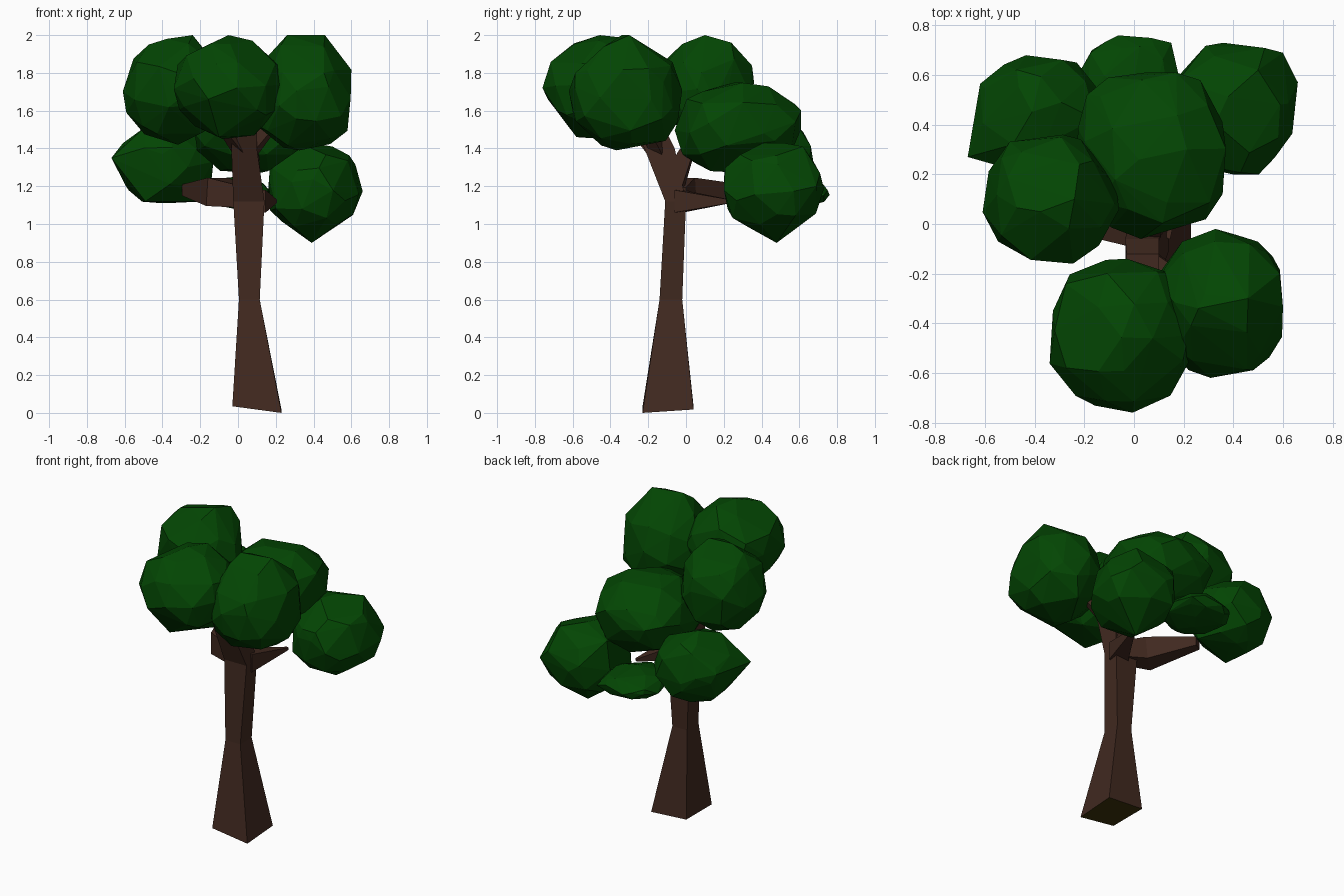
import bpy, bmesh, random
from mathutils import Vector

if "Cube" in bpy.data.objects:
    bpy.data.objects.remove(bpy.data.objects["Cube"])


def material(name, rgb):
    m = bpy.data.materials.new(name)
    m.diffuse_color = (*rgb, 1)
    m.use_nodes = True
    m.node_tree.nodes["Principled BSDF"].inputs["Base Color"].default_value = m.diffuse_color
    return m


LEAF = material("leaf green", (0.001, 0.061, 0.001))
BARK = material("bark brown", (0.052, 0.022, 0.014))
CUT = material("cut wood olive", (0.045, 0.032, 0.003))


def finish(bm, name, *mats):
    bmesh.ops.recalc_face_normals(bm, faces=bm.faces)
    me = bpy.data.meshes.new(name)
    bm.to_mesh(me)
    bm.free()
    for m in mats:
        me.materials.append(m)
    ob = bpy.data.objects.new(name, me)
    bpy.context.collection.objects.link(ob)
    return ob


def leaf_clump(name, lo, hi, corners, seed):
    """Faceted clump: hull of a jittered icosphere fitted to a box, plus corners."""
    rng = random.Random(seed)
    points = []
    bm = bmesh.new()
    bmesh.ops.create_icosphere(bm, subdivisions=2, radius=1)
    for v in bm.verts:
        jitter = Vector([rng.uniform(-0.2, 0.2) for _ in range(3)])
        points.append((v.co + jitter).normalized() * rng.uniform(0.95, 1.06))
    bm.clear()
    for i in range(3):
        a, b = min(p[i] for p in points), max(p[i] for p in points)
        for p in points:
            p[i] = lo[i] + (p[i] - a) / (b - a) * (hi[i] - lo[i])
    for p in points + list(corners):
        bm.verts.new(p)
    bmesh.ops.convex_hull(bm, input=bm.verts)
    loose = [v for v in bm.verts if not v.link_faces]
    bmesh.ops.delete(bm, geom=loose, context='VERTS')
    finish(bm, name, LEAF)


def loft(bm, rings):
    """Skin four-cornered rings into a closed tube."""
    rings = [[bm.verts.new(p) for p in r] for r in rings]
    for a, b in zip(rings, rings[1:]):
        for i in range(4):
            j = (i + 1) % 4
            bm.faces.new((a[i], a[j], b[j], b[i]))
    bm.faces.new(rings[0])
    bm.faces.new(rings[-1])


def branch(name, path):
    """Tapered square limb along (x, y, z, half width) points."""
    bm = bmesh.new()
    pts = [Vector(p[:3]) for p in path]
    rings = []
    for i, p in enumerate(pts):
        d = (pts[min(i + 1, len(pts) - 1)] - pts[max(i - 1, 0)]).normalized()
        side = d.cross(Vector((0, 0, 1))).normalized()
        up = side.cross(d)
        w = path[i][3]
        rings.append([p + side * w * s + up * w * t
                      for s, t in ((-1, -1), (1, -1), (1, 1), (-1, 1))])
    loft(bm, rings)
    finish(bm, name, BARK)


# Trunk: square flared foot, narrow waist, slightly tilted base
bm = bmesh.new()
levels = [(0.0, -0.03, 0.23, -0.23, 0.04), (0.6, 0.005, 0.115, -0.14, -0.02),
          (1.12, -0.025, 0.14, -0.11, 0.0), (1.4, -0.035, 0.10, -0.22, -0.06),
          (1.52, -0.03, 0.10, -0.27, -0.12)]
rings = []
for z, x0, x1, y0, y1 in levels:
    rings.append([(x0, y0, z), (x1, y0, z), (x1, y1, z), (x0, y1, z)])
rings[0] = [(x, y, 0.035 if x < 0 else 0.018 if y > 0 else 0)
            for x, y, z in rings[0]]
loft(bm, rings)
trunk = finish(bm, "trunk", BARK, CUT)
for p in trunk.data.polygons:
    if p.center.z < 0.1:
        p.material_index = 1

# Limbs reaching into the clumps
branch("front_left_branch", [(0.02, -0.16, 1.4, 0.04), (-0.1, -0.3, 1.54, 0.02)])
branch("front_right_branch", [(0.05, -0.14, 1.38, 0.04), (0.2, -0.22, 1.54, 0.02)])
branch("middle_branch", [(0.06, -0.07, 1.2, 0.055), (0.07, 0.0, 1.37, 0.04),
                         (0.08, 0.1, 1.42, 0.02)])
branch("left_branch", [(0.05, -0.05, 1.14, 0.055), (-0.11, 0.0, 1.17, 0.075),
                       (-0.27, 0.28, 1.18, 0.03)])
branch("back_right_branch", [(0.09, -0.04, 1.12, 0.06), (0.2, 0.24, 1.12, 0.008)])

# Leaf clumps: fitted box, then a few protruding corners
clumps = [
    ("front_clump", (-0.34, -0.76, 1.45), (0.23, -0.14, 2.0),
     [(-0.26, -0.23, 1.75), (-0.1, -0.58, 1.46)]),
    ("front_right_clump", (0.09, -0.62, 1.39), (0.6, -0.02, 1.98),
     [(0.26, -0.34, 2.0), (0.46, -0.3, 2.0), (0.54, -0.12, 1.75)]),
    ("left_clump", (-0.61, -0.16, 1.42), (-0.06, 0.36, 1.98),
     [(-0.24, 0.1, 2.0), (-0.54, 0.1, 1.88), (-0.22, 0.24, 1.96)]),
    ("middle_clump", (-0.23, -0.06, 1.27), (0.37, 0.61, 1.75),
     [(0.17, 0.61, 1.6), (-0.19, 0.52, 1.55), (0.16, 0.13, 1.28), (-0.05, 0.15, 1.29)]),
    ("back_left_clump", (-0.62, 0.2, 1.11), (-0.13, 0.68, 1.56),
     [(-0.67, 0.27, 1.35), (-0.59, 0.58, 1.3), (-0.17, 0.4, 1.12),
      (-0.49, 0.28, 1.12), (-0.38, 0.52, 1.11)]),
    ("back_right_clump", (0.16, 0.2, 0.95), (0.66, 0.73, 1.43),
     [(0.6, 0.69, 1.2), (0.18, 0.58, 1.38), (0.39, 0.48, 0.9), (0.5, 0.62, 1.41)]),
    ("small_back_clump", (-0.22, 0.34, 1.08), (0.18, 0.76, 1.25),
     [(0.15, 0.73, 1.15), (-0.17, 0.7, 1.16)]),
]
for k, (name, lo, hi, corners) in enumerate(clumps):
    leaf_clump(name, lo, hi, corners, k + 3)
